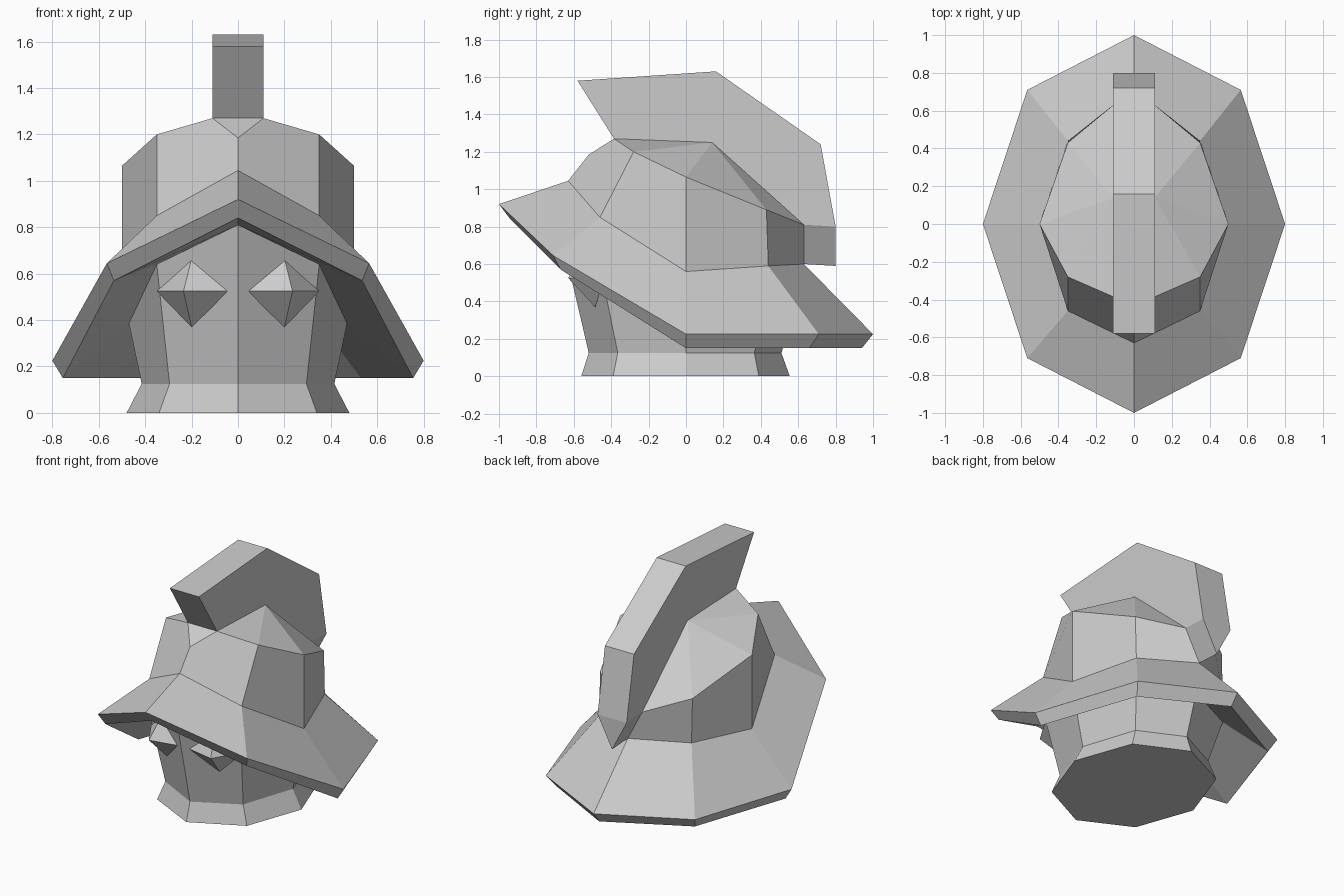
import bpy
import bmesh

cube = bpy.data.objects.get("Cube")
if cube:
    bpy.data.objects.remove(cube, do_unlink=True)

GREY = (0.6, 0.6, 0.6, 1)
grey = bpy.data.materials.new("plain grey")
grey.use_nodes = True
grey.diffuse_color = GREY
grey.node_tree.nodes["Principled BSDF"].inputs["Base Color"].default_value = GREY


def half_model(name, faces, mirror=True):
    """Build faces given as lists of points on the +x side, mirrored across x = 0."""
    bm = bmesh.new()
    for side in (1, -1) if mirror else (1,):
        for face in faces:
            bm.faces.new([bm.verts.new((side * x, y, z)) for x, y, z in face])
    bmesh.ops.remove_doubles(bm, verts=bm.verts, dist=0.0005)
    bmesh.ops.recalc_face_normals(bm, faces=bm.faces)
    mesh = bpy.data.meshes.new(name)
    bm.to_mesh(mesh)
    bm.free()
    mesh.materials.append(grey)
    obj = bpy.data.objects.new(name, mesh)
    bpy.context.collection.objects.link(obj)
    return obj


def loft(rings):
    """Quads between successive half rings running from front to back."""
    return [[a[i], a[i + 1], b[i + 1], b[i]]
            for a, b in zip(rings, rings[1:]) for i in range(len(a) - 1)]


# Half rings: front, front corner, side, back corner, back
neck_base = [(0, -.56, 0), (.34, -.39, 0), (.48, 0, 0), (.34, .39, 0), (0, .555, 0)]
neck_top = [(0, -.52, .125), (.295, -.365, .125), (.415, 0, .125),
            (.295, .365, .125), (0, .51, .125)]
head_top = [(0, -.68, .81), (.35, -.47, .64), (.47, 0, .385), (.35, .44, .39), (0, .6, .4)]
brim_low = [(0, -.94, .84), (.535, -.67, .57), (.755, 0, .15), (.53, .66, .15), (0, .94, .15)]
brim_edge = [(0, -1, .92), (.565, -.71, .645), (.8, 0, .225), (.565, .71, .225), (0, 1, .225)]
crown_base = [(0, -.63, 1.045), (.35, -.46, .85), (.5, 0, .56), (.35, .44, .59), (0, .63, .6)]

# Head and neck
half_model("head", loft([neck_base, neck_top, head_top]) + [neck_base, head_top])

# Hat: brim, then crown walls rising to a flat strip under the crest
W = .11
corner, side, back = (.35, -.28, 1.2), (.5, 0, 1.065), (.35, .43, .89)
nose = (0, -.52, 1.185)
strip = [(W, -.385, 1.27), (W, .14, 1.25), (W, .63, .81)]
middle = [(0, y, z) for x, y, z in strip]
front_top, apex, back_top = strip
hat = loft([head_top, brim_low, brim_edge, crown_base]) + loft([strip, middle]) + [
    head_top,
    [crown_base[0], crown_base[1], corner, front_top, nose],
    [crown_base[1], crown_base[2], side, corner],
    [crown_base[2], crown_base[3], back, side],
    [crown_base[3], crown_base[4], back_top, back],
    [corner, apex, front_top],
    [corner, side, apex],
    [side, back, apex],
    [back, back_top, apex],
    [nose, front_top, middle[0]],
    [back_top, crown_base[4], middle[2]],
]
half_model("hat", hat)

# Crest: side outline extruded to the centre, with a wedge at the lower back
outline = [(-.385, 1.27), (-.58, 1.58), (.16, 1.63), (.72, 1.24), (.8, .8),
           (.63, .81), (.14, 1.25)]
outer = [(W, y, z) for y, z in outline]
inner = [(0, y, z) for y, z in outline]
wedge_front, wedge_back = (0, .63, .6), (0, .8, .59)
crest = loft([outer[:5], inner[:5]]) + loft([outer[5:] + outer[:1], inner[5:] + inner[:1]]) + [
    outer,
    [outer[4], outer[5], wedge_front, wedge_back],
    [outer[4], wedge_back, inner[4]],
    [outer[5], inner[5], wedge_front],
]
half_model("crest", crest)

# Eyes: four-sided pyramids set into the face
tip = (.235, -.63, .525)
rim = [(.04, -.59, .525), (.2, -.54, .665), (.35, -.44, .525), (.2, -.485, .37)]
pyramid = [[rim[i - 1], rim[i], tip] for i in range(4)] + [rim]
for name, s in (("left_eye", 1), ("right_eye", -1)):
    half_model(name, [[(s * x, y, z) for x, y, z in f] for f in pyramid], mirror=False)
